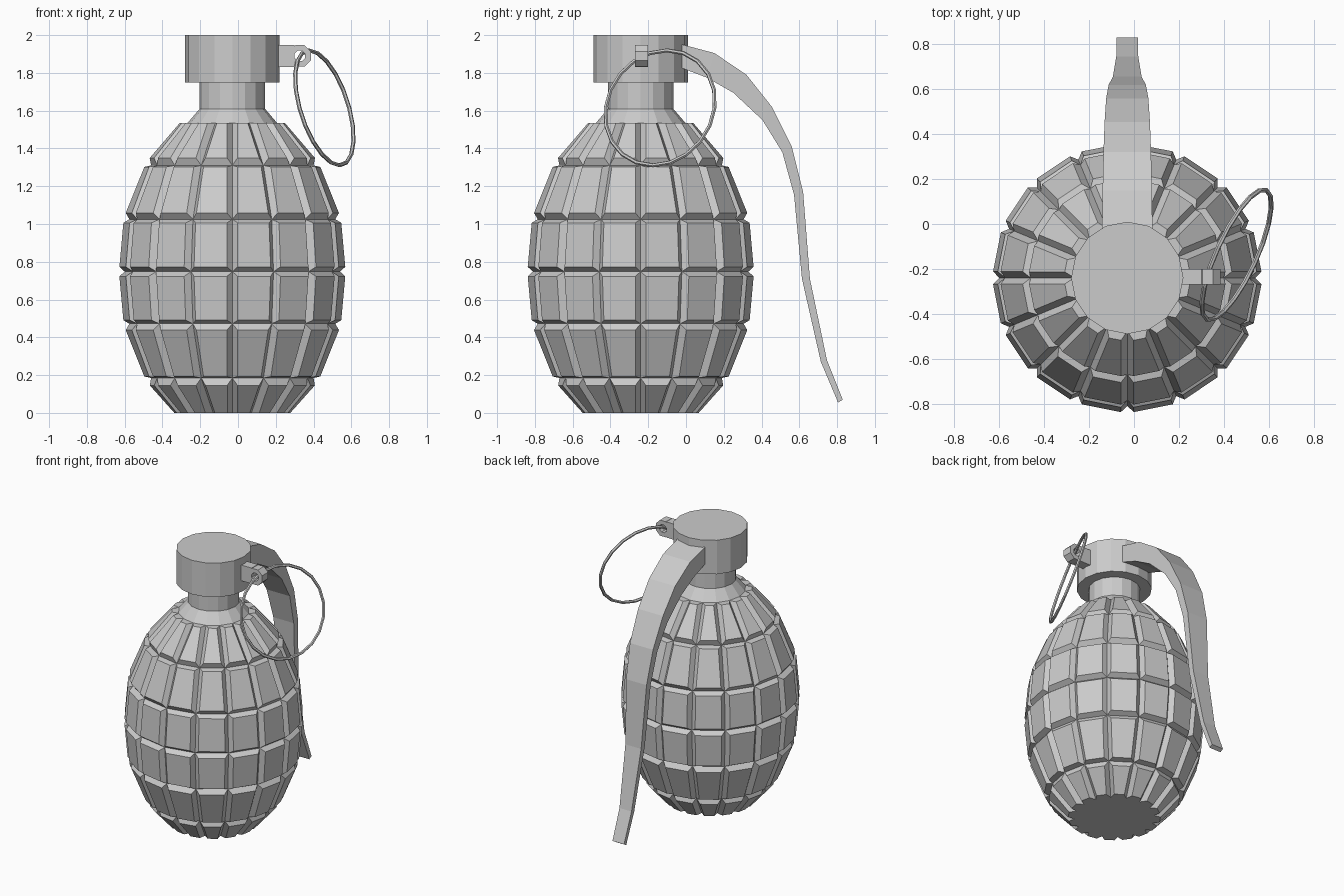
import bpy, bmesh, math
from mathutils import Vector

if "Cube" in bpy.data.objects:
    bpy.data.objects.remove(bpy.data.objects["Cube"])

CX, CY, N = -0.03, -0.24, 16


def finish(bm, name):
    bmesh.ops.recalc_face_normals(bm, faces=bm.faces[:])
    me = bpy.data.meshes.new(name)
    bm.to_mesh(me)
    bm.free()
    ob = bpy.data.objects.new(name, me)
    bpy.context.collection.objects.link(ob)
    return ob


def ring(bm, r, z):
    return [bm.verts.new((CX + r * math.cos(2 * math.pi * i / N),
                          CY + r * math.sin(2 * math.pi * i / N), z)) for i in range(N)]


def bridge(bm, a, b):
    n = len(a)
    return [bm.faces.new((a[i], a[(i + 1) % n], b[(i + 1) % n], b[i])) for i in range(n)]


def lathe(name, profile):
    bm = bmesh.new()
    rings = [ring(bm, r, z) for r, z in profile]
    for a, b in zip(rings, rings[1:]):
        bridge(bm, a, b)
    bm.faces.new(rings[0][::-1])
    bm.faces.new(rings[-1])
    return finish(bm, name)


# Segmented body: raised panels inset from an egg-shaped grid
bm = bmesh.new()
profile = [(0.265, 0), (0.43, 0.185), (0.545, 0.472), (0.57, 0.748),
           (0.545, 1.025), (0.43, 1.31), (0.237, 1.535)]
rings = [ring(bm, r, z) for r, z in profile]
bands = [bridge(bm, a, b) for a, b in zip(rings, rings[1:])]
bm.faces.new(rings[0][::-1])
bridge(bm, rings[-1], ring(bm, 0.173, 1.61))
bm.normal_update()
bmesh.ops.inset_individual(bm, faces=[f for b in bands for f in b],
                           thickness=0.022, depth=0.035, use_even_offset=True)
# Trim the end panels level with the base and the shoulder
for band, z, low in ((bands[0], 0, True), (bands[-1], 1.535, False)):
    for f in band:
        mid = f.calc_center_median().z
        ends = [v for v in f.verts if (v.co.z < mid) == low]
        for v in ends:
            o = next(e.other_vert(v) for e in v.link_edges
                     if e in f.edges[:] and e.other_vert(v) not in ends)
            v.co = o.co + (v.co - o.co) * ((z - o.co.z) / (v.co.z - o.co.z))
finish(bm, "segmented_body")

# Neck and cap
lathe("neck", [(0.173, 1.58), (0.173, 1.77)])
lathe("cap", [(0.25, 1.75), (0.25, 2.0)])

# Curved lever: outer y, outer z, inner y, inner z, half width
path = [(-0.02, 1.95, -0.02, 1.825, 0.112), (0.15, 1.905, 0.11, 1.775, 0.11),
        (0.32, 1.79, 0.25, 1.695, 0.106), (0.455, 1.62, 0.405, 1.55, 0.101),
        (0.56, 1.41, 0.51, 1.38, 0.094), (0.62, 1.17, 0.572, 1.155, 0.083),
        (0.656, 0.71, 0.614, 0.71, 0.064), (0.746, 0.28, 0.714, 0.27, 0.049),
        (0.83, 0.07, 0.805, 0.055, 0.047)]
bm = bmesh.new()
secs = [[bm.verts.new(p) for p in ((CX - w, oy, oz), (CX + w, oy, oz),
                                   (CX + w, iy, iz), (CX - w, iy, iz))]
        for oy, oz, iy, iz, w in path]
for a, b in zip(secs, secs[1:]):
    bridge(bm, a, b)
bm.faces.new(secs[0])
bm.faces.new(secs[-1])
finish(bm, "lever")

# Pin stem
bm = bmesh.new()
bmesh.ops.create_cube(bm, size=1)
for v in bm.verts:
    v.co = Vector((0.245 + v.co.x * 0.11, CY + 0.005 + v.co.y * 0.07, 1.89 + v.co.z * 0.115))
finish(bm, "pin_stem")

# Pin eye: octagonal plate with a hole
bm = bmesh.new()
loops = [[bm.verts.new((0.328 + r * math.cos(math.pi * (i + 0.5) / 4), CY + 0.005 + y,
                        1.89 + r * math.sin(math.pi * (i + 0.5) / 4))) for i in range(8)]
         for r, y in ((0.062, -0.035), (0.062, 0.035), (0.03, 0.035), (0.03, -0.035))]
for k in range(4):
    bridge(bm, loops[k], loops[(k + 1) % 4])
finish(bm, "pin_eye")

# Pull ring
bpy.ops.mesh.primitive_torus_add(major_segments=20, minor_segments=6,
                                 major_radius=0.317, minor_radius=0.011,
                                 location=(0.457, -0.137, 1.615))
pull = bpy.context.object
pull.name = "pull_ring"
pull.rotation_euler = Vector((0.873, -0.40, 0.28)).to_track_quat('Z', 'Y').to_euler()
